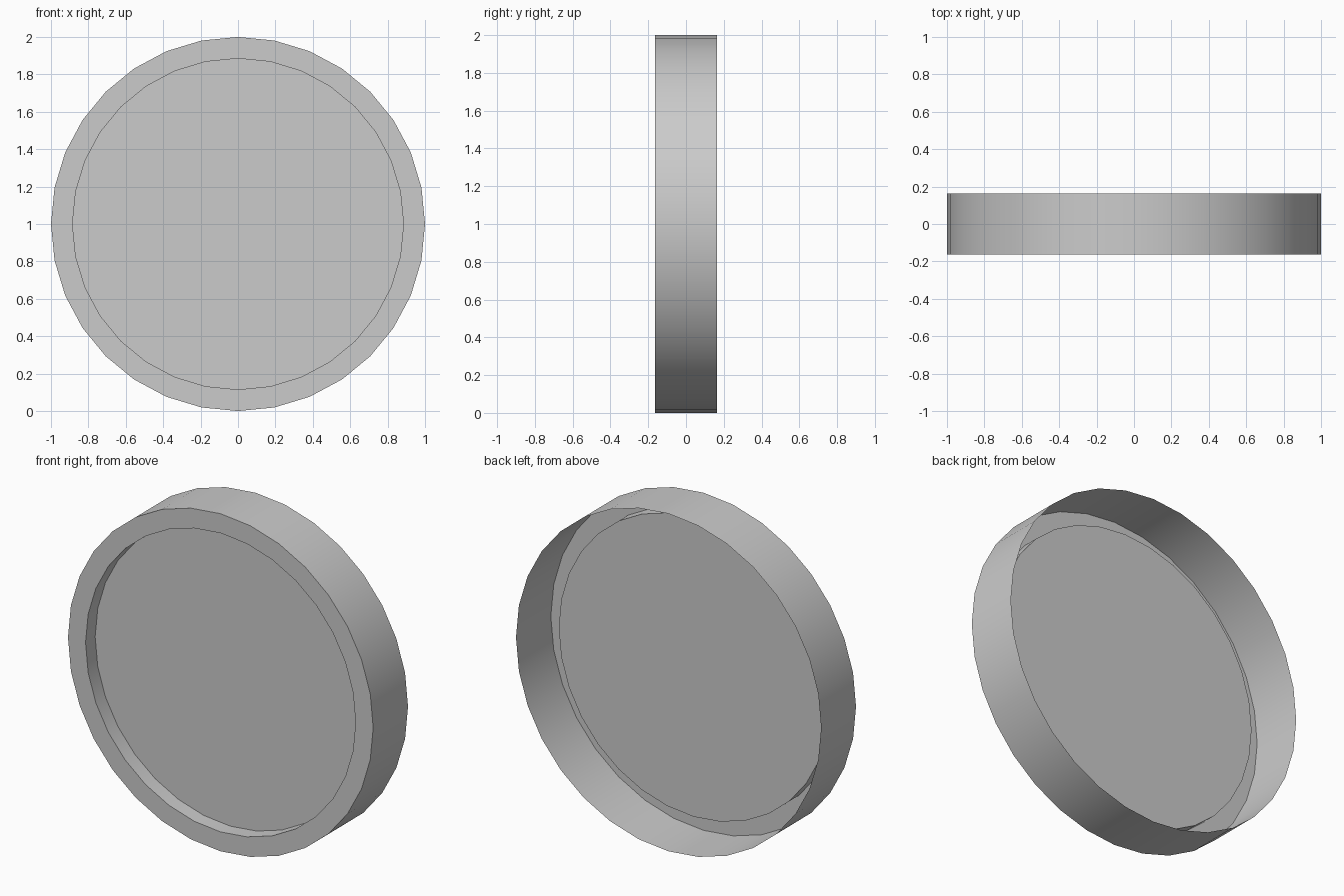
import bpy, bmesh, math

if "Cube" in bpy.data.objects:
    bpy.data.objects.remove(bpy.data.objects["Cube"])

SIDES = 32
HALF = 0.163           # half depth of the rim
PANEL_Y = -HALF + 0.09  # recessed panel
R_OUT, R_IN = 1.0, 0.885

bm = bmesh.new()


def ring(radius, y):
    """Circle of vertices facing the y axis, centred at z = 1."""
    return [bm.verts.new((radius * math.cos(2 * math.pi * i / SIDES), y,
                          1 + radius * math.sin(2 * math.pi * i / SIDES)))
            for i in range(SIDES)]


# Profile: open back edge, outer wall, front lip, recess wall
profile = [(R_OUT, HALF), (R_OUT, -HALF), (R_IN, -HALF), (R_IN, PANEL_Y)]
rings = [ring(r, y) for r, y in profile]
for a, b in zip(rings, rings[1:]):
    for i in range(SIDES):
        j = (i + 1) % SIDES
        bm.faces.new((a[i], b[i], b[j], a[j]))

# Flat recessed panel facing the front
bm.faces.new(rings[-1])

bm.normal_update()
bmesh.ops.recalc_face_normals(bm, faces=bm.faces)
panel = next(f for f in bm.faces if len(f.verts) == SIDES)
if panel.normal.y > 0:
    bmesh.ops.reverse_faces(bm, faces=bm.faces)

mesh = bpy.data.meshes.new("round_lid")
bm.to_mesh(mesh)
bm.free()
lid = bpy.data.objects.new("round_lid", mesh)
bpy.context.collection.objects.link(lid)

# Smooth walls, sharp rims
bpy.context.view_layer.objects.active = lid
lid.select_set(True)
bpy.ops.object.shade_smooth_by_angle(angle=math.radians(30))
